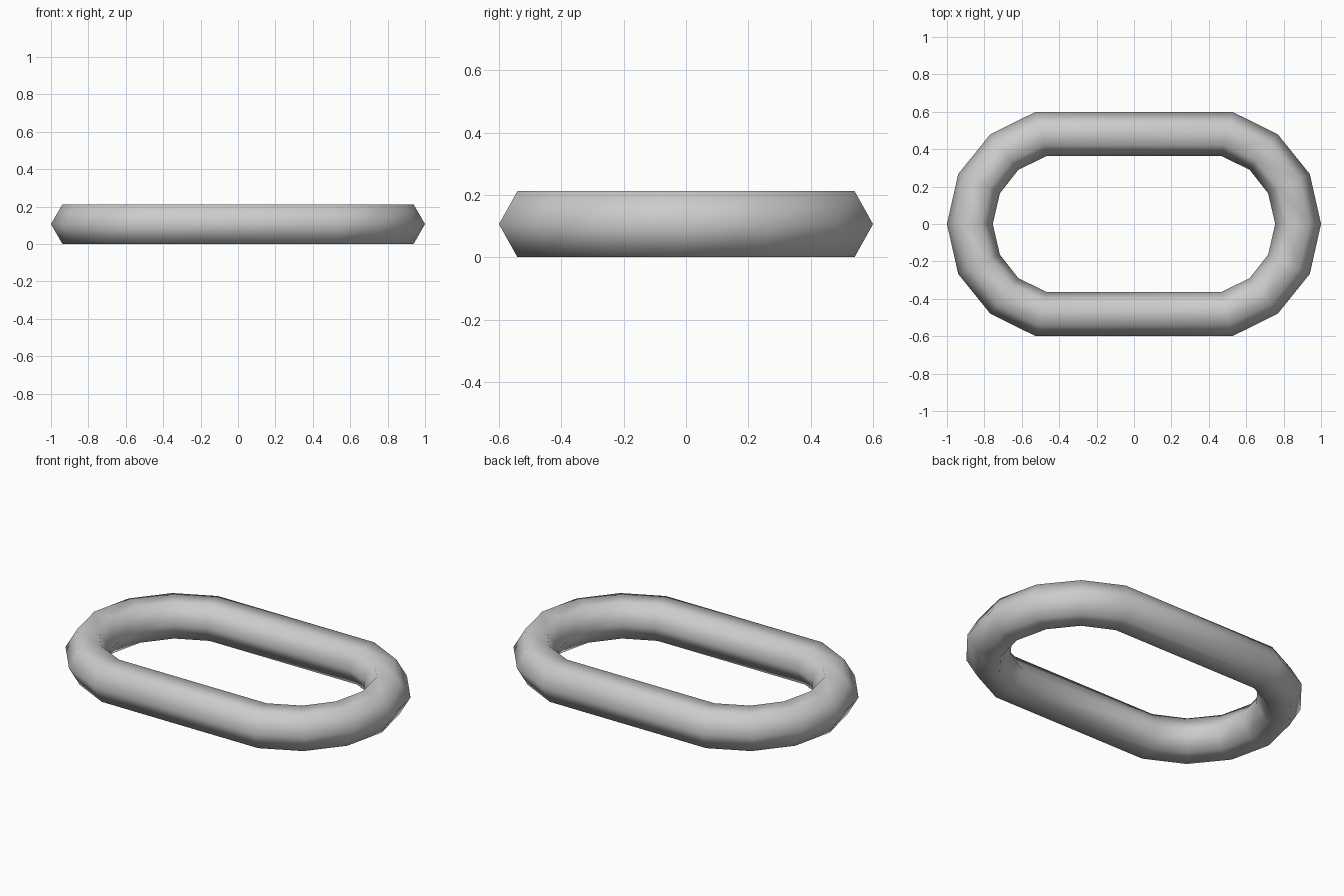
import bpy, bmesh, math

if "Cube" in bpy.data.objects:
    bpy.data.objects.remove(bpy.data.objects["Cube"])

# Quarter outlines of the link (outer and inner edge), from end tip to straight side
outer_q = [(1.0, 0.0), (0.94, 0.267), (0.768, 0.48), (0.525, 0.6)]
inner_q = [(0.755, 0.0), (0.717, 0.164), (0.618, 0.29), (0.468, 0.363)]
HALF_HEIGHT = 0.106
SIDES = 6


def full_loop(q):
    """Mirror a quarter outline into a closed loop."""
    half = q + [(-x, y) for x, y in reversed(q)]
    return half + [(x, -y) for x, y in reversed(half[1:-1])]


# Hexagonal tube swept round the loop
bm = bmesh.new()
rings = []
for (ox, oy), (ix, iy) in zip(full_loop(outer_q), full_loop(inner_q)):
    cx, cy = (ox + ix) / 2, (oy + iy) / 2
    ring = []
    for k in range(SIDES):
        a = math.tau * k / SIDES
        c = math.cos(a)
        z = HALF_HEIGHT * (1 + math.sin(a) / math.sin(math.pi / 3))
        ring.append(bm.verts.new((cx + (ox - cx) * c, cy + (oy - cy) * c, z)))
    rings.append(ring)

for i, ring in enumerate(rings):
    nxt = rings[(i + 1) % len(rings)]
    for k in range(SIDES):
        j = (k + 1) % SIDES
        bm.faces.new((ring[k], nxt[k], nxt[j], ring[j]))
bmesh.ops.recalc_face_normals(bm, faces=bm.faces)
for f in bm.faces:
    f.smooth = True

mesh = bpy.data.meshes.new("chain_link")
bm.to_mesh(mesh)
bm.free()
link = bpy.data.objects.new("chain_link", mesh)
bpy.context.collection.objects.link(link)
